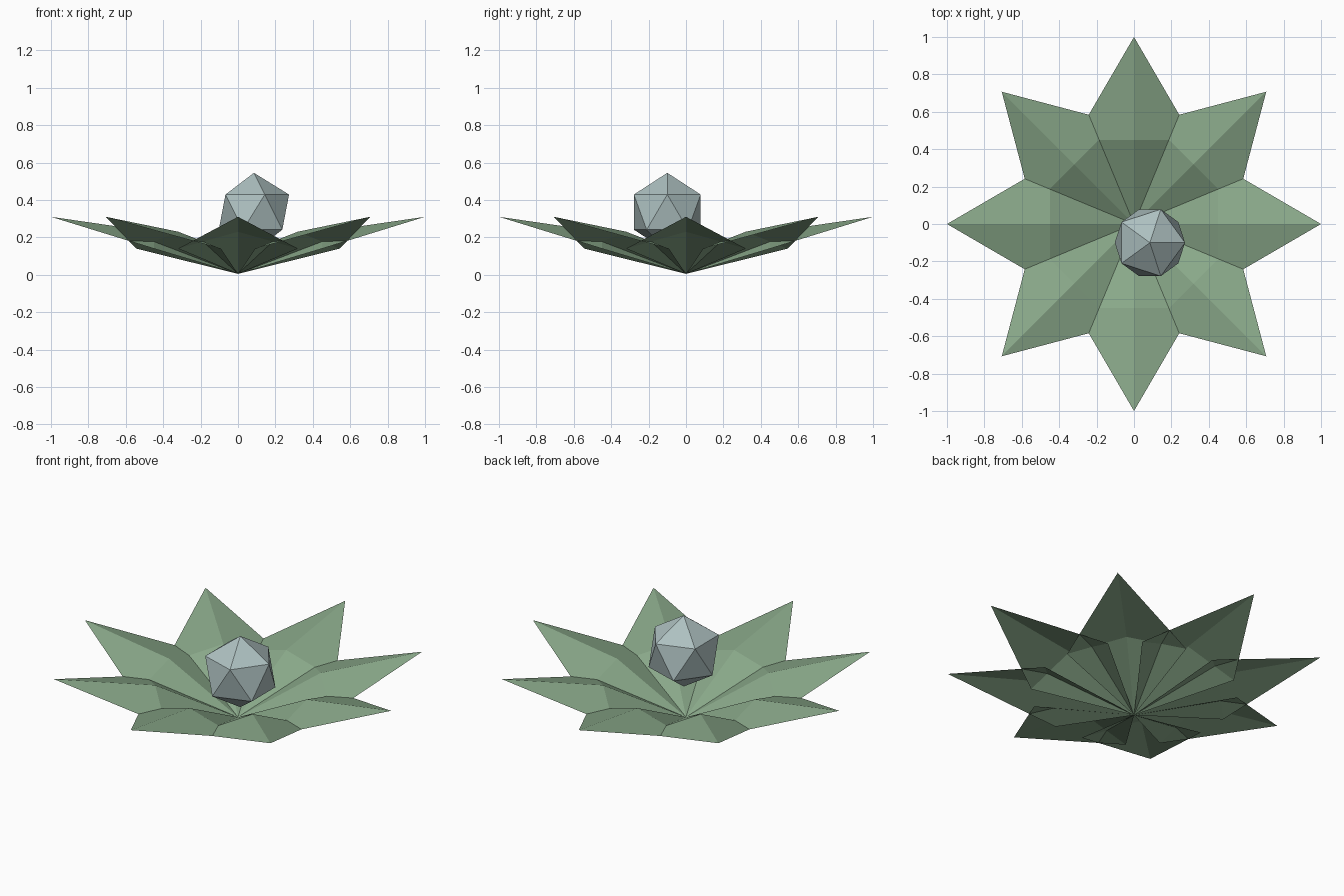
import bpy
import bmesh
import math
from mathutils import Matrix

if "Cube" in bpy.data.objects:
    bpy.data.objects.remove(bpy.data.objects["Cube"])


def material(name, rgb):
    m = bpy.data.materials.new(name)
    m.diffuse_color = (*rgb, 1.0)
    m.use_nodes = True
    m.node_tree.nodes["Principled BSDF"].inputs["Base Color"].default_value = m.diffuse_color
    return m


leaf_green = material("leaf green", (0.25, 0.39, 0.25))
pearl_grey = material("pearl grey", (0.42, 0.53, 0.53))

# One petal: a kite folded along a raised midrib and across its widest line
ROOT, MID, TIP = (0, 0, 0.005), (0.45, 0, 0.23), (1.0, 0, 0.31)
LEFT, RIGHT = (0.45, 0.32, 0.14), (0.45, -0.32, 0.14)


def add_petal(index):
    bm = bmesh.new()
    root, mid, tip, left, right = [bm.verts.new(p) for p in (ROOT, MID, TIP, LEFT, RIGHT)]
    for tri in ((root, mid, left), (root, right, mid), (mid, tip, left), (mid, right, tip)):
        bm.faces.new(tri)
    bm.transform(Matrix.Rotation(index * math.pi / 4, 4, 'Z'))
    mesh = bpy.data.meshes.new("petal")
    bm.to_mesh(mesh)
    bm.free()
    mesh.materials.append(leaf_green)
    petal = bpy.data.objects.new(f"petal_{index + 1}", mesh)
    bpy.context.collection.objects.link(petal)


# Ring of eight overlapping petals
for i in range(8):
    add_petal(i)

# Faceted bead resting in the bowl
bpy.ops.mesh.primitive_ico_sphere_add(subdivisions=1, radius=0.21, location=(0.085, -0.1, 0.335))
bead = bpy.context.object
bead.name = "bead"
bead.data.materials.append(pearl_grey)
